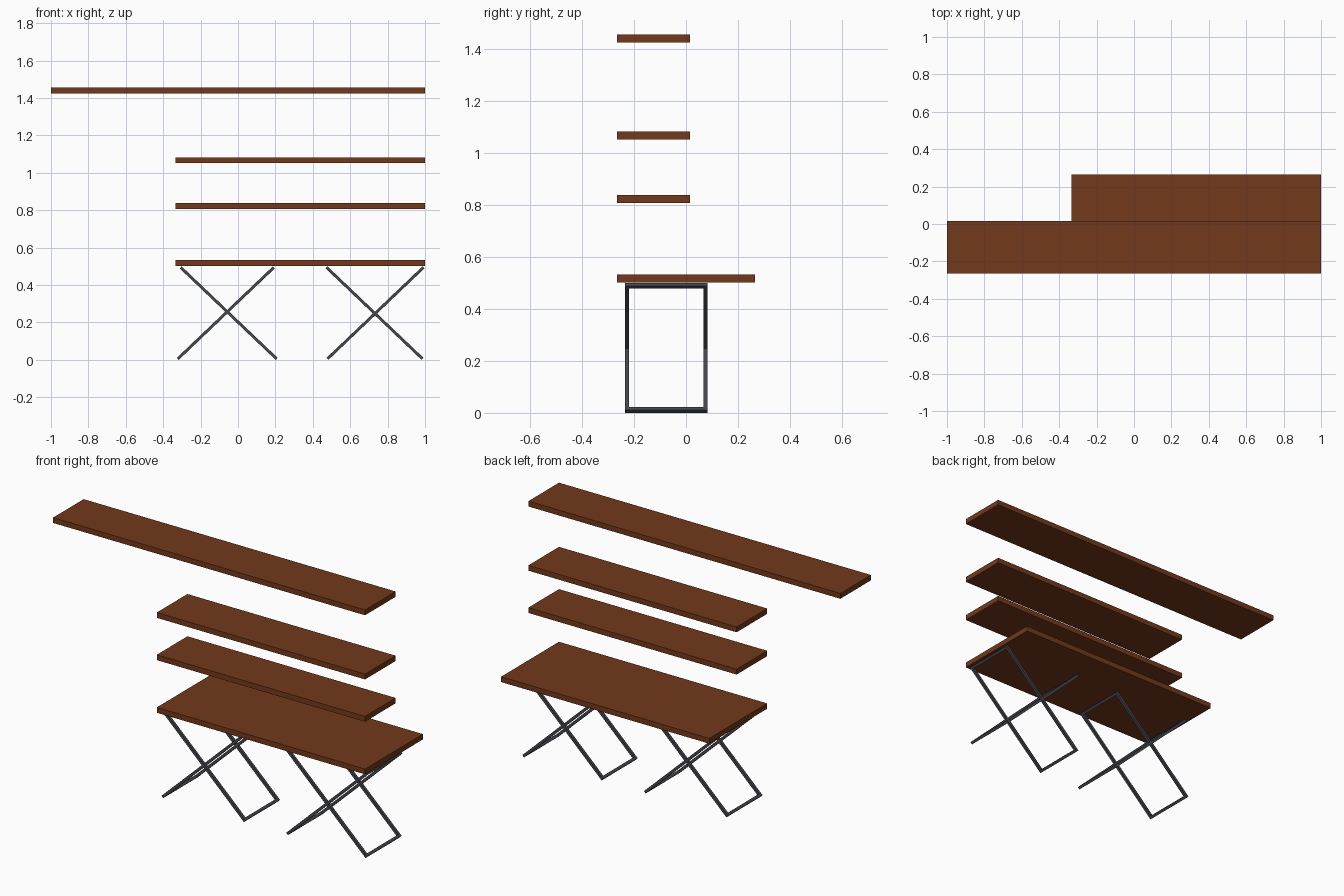
import bpy, bmesh, math
from mathutils import Matrix

cube = bpy.data.objects.get("Cube")
if cube:
    bpy.data.objects.remove(cube, do_unlink=True)


def make_material(name, colour):
    mat = bpy.data.materials.new(name)
    mat.use_nodes = True
    mat.diffuse_color = colour
    mat.node_tree.nodes["Principled BSDF"].inputs["Base Color"].default_value = colour
    return mat


wood = make_material("brown_wood", (0.170, 0.041, 0.011, 1))
steel = make_material("dark_steel", (0.058, 0.062, 0.073, 1))


def add_object(name, bm, mat):
    mesh = bpy.data.meshes.new(name)
    bm.to_mesh(mesh)
    bm.free()
    mesh.materials.append(mat)
    obj = bpy.data.objects.new(name, mesh)
    bpy.context.collection.objects.link(obj)
    return obj


def board(name, left, back, bottom):
    """Plank sharing the common right end and front edge."""
    right, front, thick = 1.0, -0.265, 0.031
    bm = bmesh.new()
    bmesh.ops.create_cube(bm, size=1)
    bmesh.ops.scale(bm, vec=(right - left, back - front, thick), verts=bm.verts)
    bmesh.ops.translate(bm, verts=bm.verts, vec=(
        (left + right) / 2, (front + back) / 2, bottom + thick / 2))
    add_object(name, bm, wood)


def leg_frame(name, x, side):
    """Rectangular hoop of square bar, leaning to one side."""
    length, width, bar = 0.709, 0.316, 0.0155
    bm = bmesh.new()
    bmesh.ops.create_grid(bm, x_segments=1, y_segments=1, size=0.5)
    bmesh.ops.scale(bm, vec=(length, width, 1), verts=bm.verts)
    opening = bm.faces[:]
    bmesh.ops.inset_individual(bm, faces=opening, thickness=bar, use_even_offset=True)
    bmesh.ops.delete(bm, geom=opening, context='FACES_ONLY')
    obj = add_object(name, bm, steel)
    solid = obj.modifiers.new("bar_thickness", 'SOLIDIFY')
    solid.thickness = bar
    solid.offset = 0
    obj.matrix_world = (Matrix.Translation((x, -0.076, 0.25))
                        @ Matrix.Rotation(-side * math.radians(43.6), 4, 'Y'))


# Wall shelves and table top
board("top_shelf", -1.0, 0.015, 1.424)
board("middle_shelf", -0.335, 0.015, 1.052)
board("lower_shelf", -0.335, 0.015, 0.807)
board("table_top", -0.335, 0.265, 0.502)

# Crossed legs: each pair is two hoops leaning opposite ways
for label, rising_x, falling_x in (("right", -0.065, -0.05), ("left", 0.735, 0.73)):
    leg_frame(label + "_leg_rising", rising_x, 1)
    leg_frame(label + "_leg_falling", falling_x, -1)
